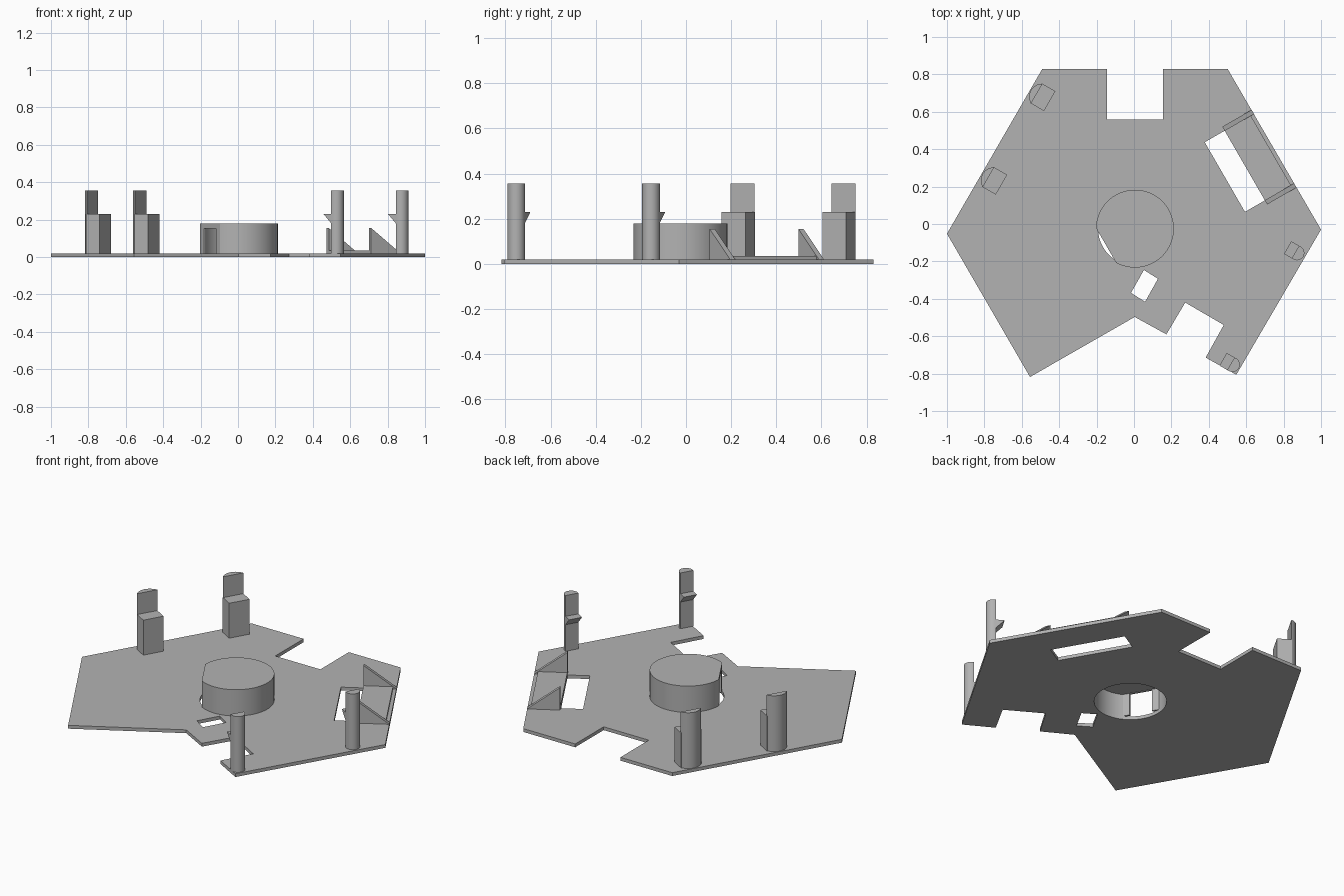
import bpy, bmesh
from math import cos, sin, radians, acos, asin, degrees
from mathutils import Vector

cube = bpy.data.objects.get("Cube")
if cube:
    bpy.data.objects.remove(cube)

grey = bpy.data.materials.new("plain_grey")
grey.use_nodes = True
grey.diffuse_color = (0.45, 0.45, 0.45, 1)
grey.node_tree.nodes["Principled BSDF"].inputs["Base Color"].default_value = (0.45, 0.45, 0.45, 1)

PLATE = 0.02      # plate thickness
TALL = 0.355      # top of the posts
STEP = 0.23       # top of the ledges and hooks


def extrude(name, points, vector):
    """Solid made by sweeping a flat polygon along a vector."""
    bm = bmesh.new()
    face = bm.faces.new([bm.verts.new(p) for p in points])
    swept = bmesh.ops.extrude_face_region(bm, geom=[face])
    verts = [g for g in swept["geom"] if isinstance(g, bmesh.types.BMVert)]
    bmesh.ops.translate(bm, verts=verts, vec=vector)
    bmesh.ops.recalc_face_normals(bm, faces=bm.faces)
    mesh = bpy.data.meshes.new(name)
    bm.to_mesh(mesh)
    bm.free()
    mesh.materials.append(grey)
    obj = bpy.data.objects.new(name, mesh)
    bpy.context.collection.objects.link(obj)
    return obj


def prism(name, points, low, high):
    return extrude(name, [(p[0], p[1], low) for p in points], (0, 0, high - low))


def activate(obj):
    bpy.ops.object.select_all(action="DESELECT")
    obj.select_set(True)
    bpy.context.view_layer.objects.active = obj


def combine(obj, other, operation="DIFFERENCE"):
    """Boolean two solids and drop the second."""
    other.hide_render = True
    mod = obj.modifiers.new("combine", "BOOLEAN")
    mod.operation, mod.object, mod.solver = operation, other, "EXACT"
    activate(obj)
    bpy.ops.object.modifier_apply(modifier=mod.name)
    bpy.data.objects.remove(other)


def smooth(obj):
    activate(obj)
    bpy.ops.object.shade_smooth_by_angle()


def frame(x, y, angle):
    """Map (inward, along, z) to the world, inward pointing at the given angle."""
    n = Vector((cos(radians(angle)), sin(radians(angle)), 0))
    t = Vector((-n.y, n.x, 0))
    return lambda a, b, z=0: Vector((x, y, z)) + n * a + t * b


def box_points(at, a0, a1, half):
    return [at(a0, -half), at(a1, -half), at(a1, half), at(a0, half)]


def arc(x, y, radius, start, end, steps):
    angles = [radians(start + (end - start) * i / steps) for i in range(steps + 1)]
    return [(x + radius * cos(a), y + radius * sin(a)) for a in angles]


# Base plate with its edge notches
plate = prism("base_plate", [
    (-.49, .83), (-.145, .83), (-.145, .56), (.155, .56), (.155, .83), (.5, .83),
    (1, -.03), (.547, -.806), (.383, -.714), (.48, -.54), (.274, -.42),
    (.173, -.59), (.004, -.497), (-.556, -.818), (-1, -.052)], 0, PLATE)

# Holes through the plate
holder = frame(.749, .403, 210)
CX, CY, R, WALL = .005, -.025, .208, .011
cuts = [
    box_points(holder, .181, .304, .215),
    [(.053, -.246), (.128, -.293), (.059, -.416), (-.016, -.368)],
    arc(CX, CY, R - WALL, 0, 355, 71),
]
for points in cuts:
    combine(plate, prism("hole_cutter", points, -.1, .1))

# Hollow drum with a flat side and a window in it
def drum_outline(radius, flat):
    half = degrees(acos(flat / radius))
    return arc(CX, CY, radius, 210 + half, 570 - half, 60)

drum = prism("drum", drum_outline(R, .178), PLATE, .178)
combine(drum, prism("cavity_cutter", drum_outline(R - WALL, .167), -.1, .155))
flat = frame(CX, CY, 210)
combine(drum, prism("window_cutter", box_points(flat, .12, .25, .065), -.1, .153))
smooth(drum)

# Holder: two triangular gussets and a low pad between them
for name, side in (("front", 1), ("back", -1)):
    b = side * .24
    profile = [holder(0, b, PLATE), holder(.181, b, PLATE), holder(.181, b, .155)]
    extrude(name + "_gusset", profile, holder(0, -side * .026) - holder(0, 0))
prism("holder_pad", box_points(holder, .02, .181, .215), PLATE, .034)


def round_back(at, half, bulge):
    """Flat-faced column outline whose outer side is a circular arc."""
    radius = (half ** 2 + bulge ** 2) / (2 * bulge)
    centre = radius - bulge
    sweep = degrees(asin(half / radius))
    return [at(-x, y) for x, y in arc(-centre, 0, radius, -sweep, sweep, 20)]


# Stepped posts on the left edge
for name, x, y in (("front", -.778, .25), ("back", -.52, .697)):
    at = frame(x, y, -30)
    post = prism(name + "_stepped_post", round_back(at, .061, .036), PLATE, TALL)
    combine(post, prism("ledge", box_points(at, -.004, .08, .061), PLATE, STEP), "UNION")
    smooth(post)

# Hooked pegs on the right edge
for name, x, y in (("front", .518, -.747), ("back", .863, -.15)):
    at = frame(x, y, 150)
    outline = arc(0, 0, .039, -90, 90, 20)
    points = [at(-.01 - px, py) for px, py in outline]
    points += [at(0, .039), at(0, -.039)]
    peg = prism(name + "_peg", points, PLATE, TALL)
    smooth(peg)
    hook = [at(0, -.039, STEP), at(.048, -.039, STEP), at(0, -.039, .18)]
    extrude(name + "_hook", hook, at(0, .039) - at(0, -.039))
